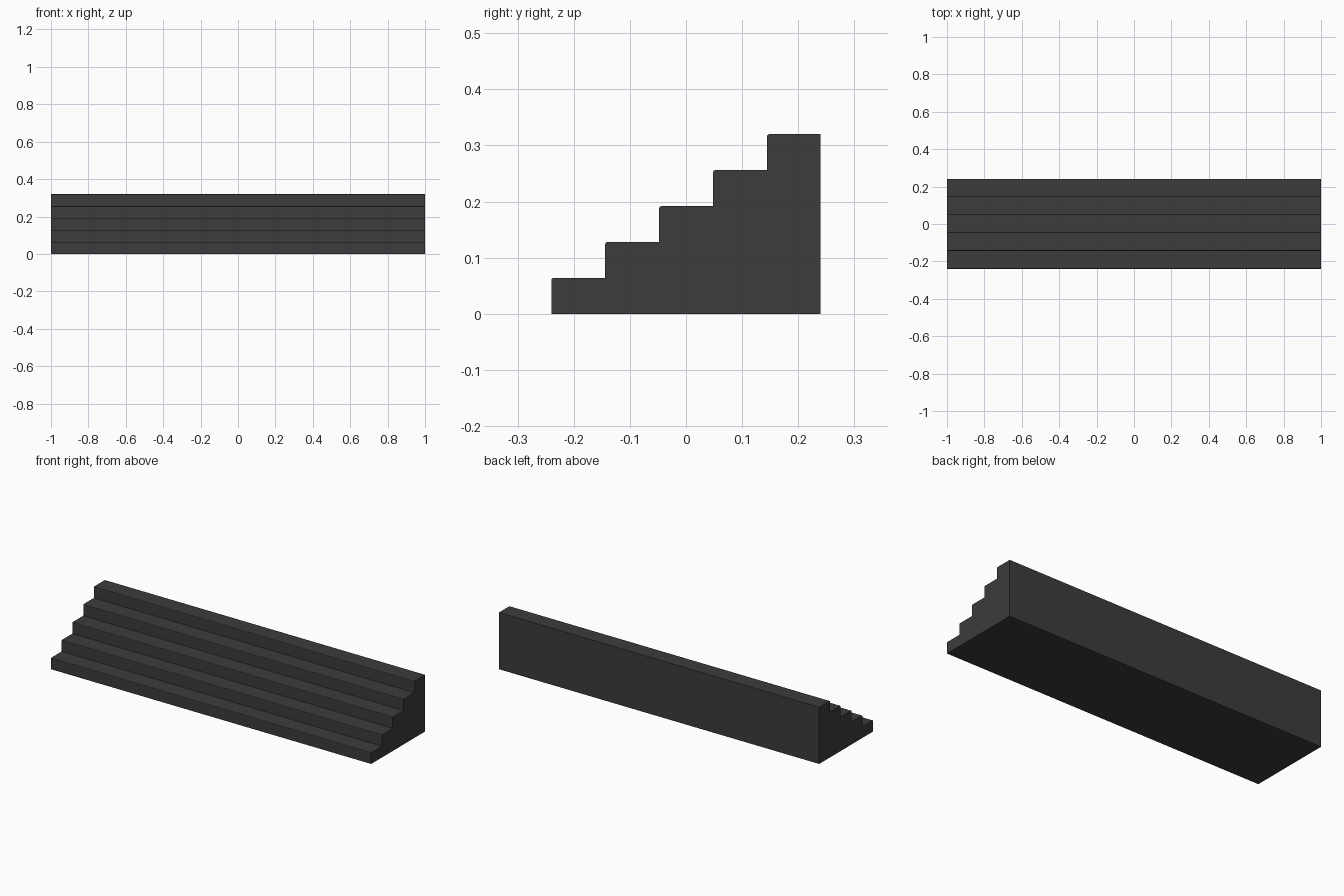
import bpy, bmesh

if "Cube" in bpy.data.objects:
    bpy.data.objects.remove(bpy.data.objects["Cube"])

STEPS, WIDTH, DEPTH, HEIGHT = 5, 2.0, 0.48, 0.32
run, rise = DEPTH / STEPS, HEIGHT / STEPS

# Stepped side profile (y, z)
profile = [(-DEPTH / 2, 0)]
for i in range(STEPS):
    y, z = -DEPTH / 2 + i * run, (i + 1) * rise
    profile += [(y, z), (y + run, z)]
profile.append((DEPTH / 2, 0))

# Extrude the profile across the full width
bm = bmesh.new()
side = bm.faces.new([bm.verts.new((-WIDTH / 2, y, z)) for y, z in profile])
ext = bmesh.ops.extrude_face_region(bm, geom=[side])
moved = [v for v in ext["geom"] if isinstance(v, bmesh.types.BMVert)]
bmesh.ops.translate(bm, verts=moved, vec=(WIDTH, 0, 0))
bmesh.ops.recalc_face_normals(bm, faces=bm.faces)

# Slightly eased nosing on the front edge of every tread
def is_nosing(edge):
    a, b = (v.co for v in edge.verts)
    return abs(a.x - b.x) > 1 and any(
        abs(a.y - (-DEPTH / 2 + i * run)) < 1e-4 and abs(a.z - (i + 1) * rise) < 1e-4
        for i in range(STEPS))

bmesh.ops.bevel(bm, geom=[e for e in bm.edges if is_nosing(e)], offset=0.004,
                offset_type='OFFSET', segments=2, profile=0.5, affect='EDGES')

mesh = bpy.data.meshes.new("stair_steps")
bm.to_mesh(mesh)
bm.free()
stairs = bpy.data.objects.new("stair_steps", mesh)
bpy.context.collection.objects.link(stairs)

# Dark grey stone
mat = bpy.data.materials.new("dark_grey")
mat.diffuse_color = (0.045, 0.045, 0.045, 1)
mat.use_nodes = True
mat.node_tree.nodes["Principled BSDF"].inputs["Base Color"].default_value = mat.diffuse_color
mesh.materials.append(mat)
